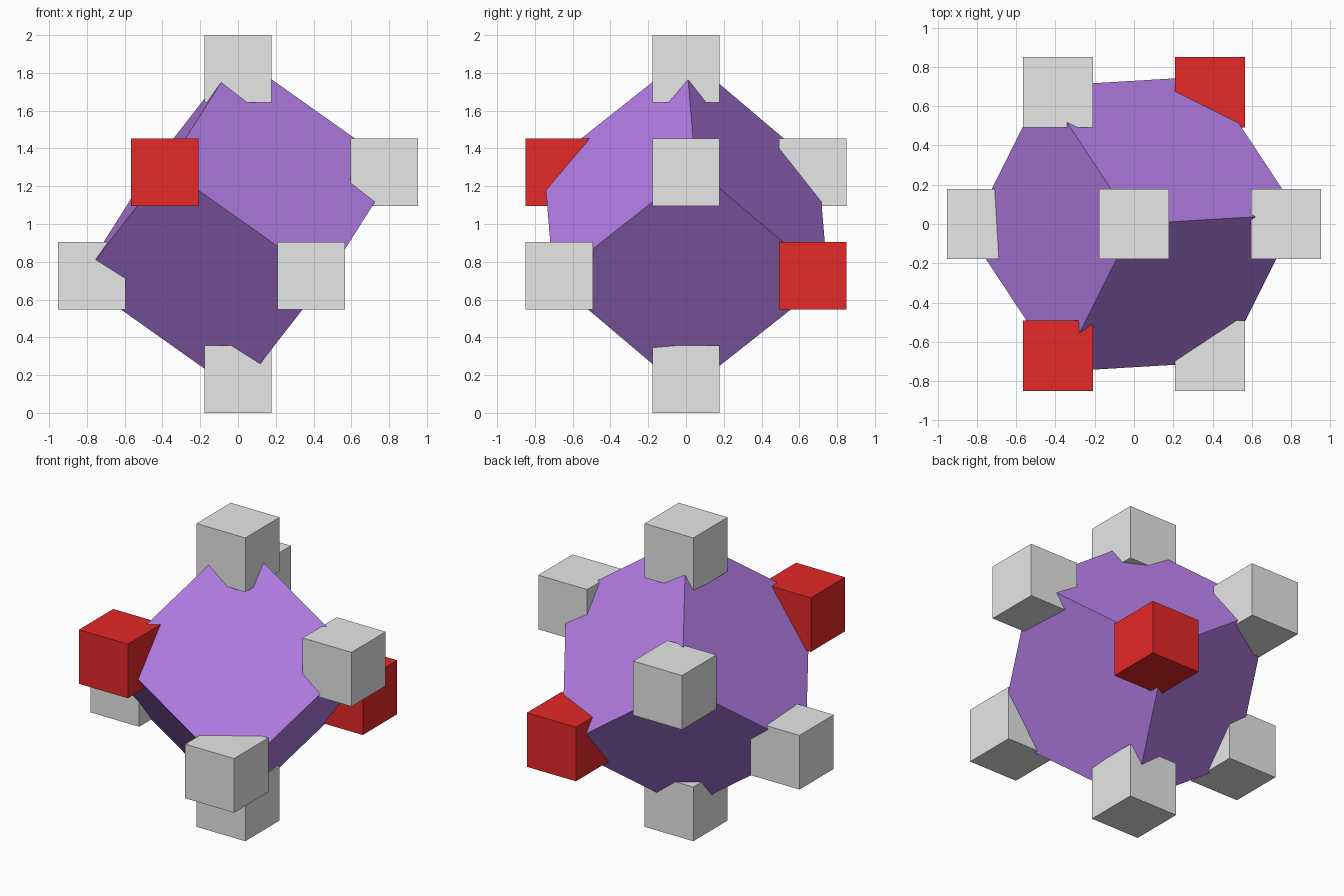
import bpy
import math
from mathutils import Matrix, Vector

if "Cube" in bpy.data.objects:
    bpy.data.objects.remove(bpy.data.objects["Cube"])


def material(name, rgb):
    m = bpy.data.materials.new(name)
    m.diffuse_color = (*rgb, 1.0)
    m.use_nodes = True
    m.node_tree.nodes["Principled BSDF"].inputs["Base Color"].default_value = m.diffuse_color
    return m


PURPLE = material("purple", (0.53, 0.24, 0.92))
GREY = material("light grey", (0.8, 0.8, 0.8))
RED = material("red", (0.78, 0.021, 0.021))

CENTRE = Vector((0, 0, 1))
CORNER_RADIUS = 0.8215   # distance of small cube centres from the middle
SMALL = 0.357            # small cube edge
BIG = 1.0295             # big cube edge
TWIST = math.radians(3.4)


def cube(name, size, loc, mat):
    bpy.ops.mesh.primitive_cube_add(size=size, location=loc)
    ob = bpy.context.object
    ob.name = name
    ob.data.materials.append(mat)
    return ob


# Big cube balanced on one corner, slightly twisted about the vertical
big = cube("big_cube", BIG, (0, 0, 0), PURPLE)
stand = Vector((1, 1, 1)).rotation_difference(Vector((0, 0, 1))).to_matrix()
edge = stand @ Vector((1, 1, -1))          # one of the three upper neighbours
turn = Matrix.Rotation(TWIST - math.atan2(edge.y, edge.x), 3, 'Z')
big.data.transform((turn @ stand).to_4x4())
big.location = CENTRE

# Upright small cubes at the eight corners
cube("corner_top", SMALL, CENTRE + Vector((0, 0, CORNER_RADIUS)), GREY)
cube("corner_bottom", SMALL, CENTRE - Vector((0, 0, CORNER_RADIUS)), GREY)
ring = CORNER_RADIUS * math.sqrt(8) / 3
for i in range(6):
    a = math.radians(60 * i)
    z = CORNER_RADIUS / 3 * (1 if i % 2 == 0 else -1)
    # red pair: front left upper and back right lower
    cube(f"corner_side_{i}", SMALL,
         CENTRE + Vector((ring * math.cos(a), ring * math.sin(a), z)),
         RED if i in (1, 4) else GREY)
